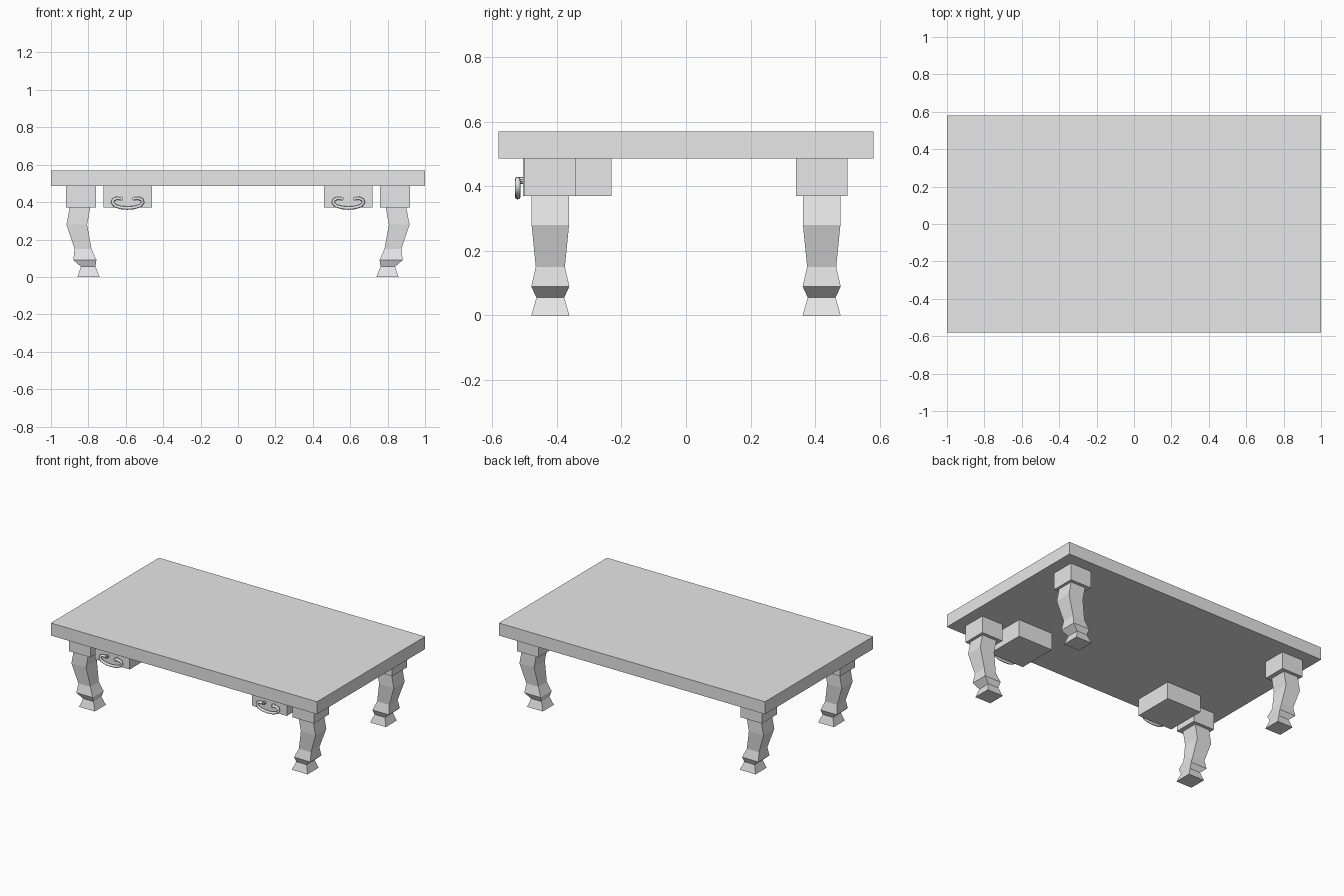
import bpy, bmesh
from math import pi

if "Cube" in bpy.data.objects:
    bpy.data.objects.remove(bpy.data.objects["Cube"], do_unlink=True)

# Single plain grey finish
grey = bpy.data.materials.new("light_grey")
grey.use_nodes = True
color = (0.8, 0.8, 0.8, 1)
grey.diffuse_color = color
grey.node_tree.nodes["Principled BSDF"].inputs["Base Color"].default_value = color


def finish(name, bm):
    bmesh.ops.recalc_face_normals(bm, faces=bm.faces[:])
    mesh = bpy.data.meshes.new(name)
    bm.to_mesh(mesh)
    bm.free()
    mesh.materials.append(grey)
    obj = bpy.data.objects.new(name, mesh)
    bpy.context.collection.objects.link(obj)
    return obj


def box(name, low, high):
    bm = bmesh.new()
    bmesh.ops.create_cube(bm, size=1)
    for v in bm.verts:
        for i in range(3):
            v.co[i] = (low[i] + high[i]) / 2 + v.co[i] * (high[i] - low[i])
    return finish(name, bm)


# Leg sections: height, inner x, outer x, half depth
SECTIONS = [(0, 0.74, 0.858, 0.059), (0.055, 0.762, 0.84, 0.043),
            (0.09, 0.757, 0.88, 0.059), (0.15, 0.783, 0.874, 0.045),
            (0.28, 0.807, 0.917, 0.058), (0.37, 0.79, 0.9, 0.058)]


def leg(name, side, y):
    bm = bmesh.new()
    rings = []
    for z, inner, outer, d in SECTIONS:
        corners = [(inner, -d), (outer, -d), (outer, d), (inner, d)]
        rings.append([bm.verts.new((side * x, y + dy, z)) for x, dy in corners])
    for a, b in zip(rings, rings[1:]):
        for i in range(4):
            j = (i + 1) % 4
            bm.faces.new((a[i], a[j], b[j], b[i]))
    bm.faces.new(rings[0])
    bm.faces.new(rings[-1])
    finish(name, bm)


# Curved drawer pull swept along half a path and its mirror image
HALF_PULL = [(0.035, 0.419), (0.06, 0.42), (0.076, 0.413), (0.081, 0.398),
             (0.068, 0.381), (0.037, 0.371)]


def pull(name, cx):
    path = HALF_PULL + [(0, 0.368)] + [(-x, z) for x, z in reversed(HALF_PULL)]
    curve = bpy.data.curves.new(name, "CURVE")
    curve.dimensions = "3D"
    curve.bevel_depth = 0.009
    curve.bevel_resolution = 2
    curve.use_fill_caps = True
    spline = curve.splines.new("POLY")
    spline.points.add(len(path) - 1)
    for p, (x, z) in zip(spline.points, path):
        p.co = (cx + x, -0.521, z, 1)
    curve.materials.append(grey)
    obj = bpy.data.objects.new(name, curve)
    bpy.context.collection.objects.link(obj)


def post(name, x):
    bm = bmesh.new()
    bmesh.ops.create_cone(bm, cap_ends=True, segments=10, radius1=0.011,
                          radius2=0.011, depth=0.026)
    obj = finish(name, bm)
    obj.rotation_euler.x = pi / 2
    obj.location = (x, -0.513, 0.418)


# Table top
box("table_top", (-1, -0.58, 0.485), (1, 0.58, 0.57))

for side, label in ((-1, "right"), (1, "left")):
    # Legs with square blocks under the top
    for y, end in ((-0.42, "front"), (0.42, "back")):
        cx = side * 0.84
        box(f"{end}_{label}_leg_block", (cx - 0.08, y - 0.08, 0.37),
            (cx + 0.08, y + 0.08, 0.485))
        leg(f"{end}_{label}_leg", side, y)
    # Small drawers beside the front legs
    cx = side * 0.59
    box(f"{label}_drawer", (cx - 0.13, -0.505, 0.37), (cx + 0.13, -0.23, 0.485))
    pull(f"{label}_drawer_pull", cx)
    for s, where in ((-1, "right"), (1, "left")):
        post(f"{label}_drawer_{where}_post", cx + s * 0.035)
